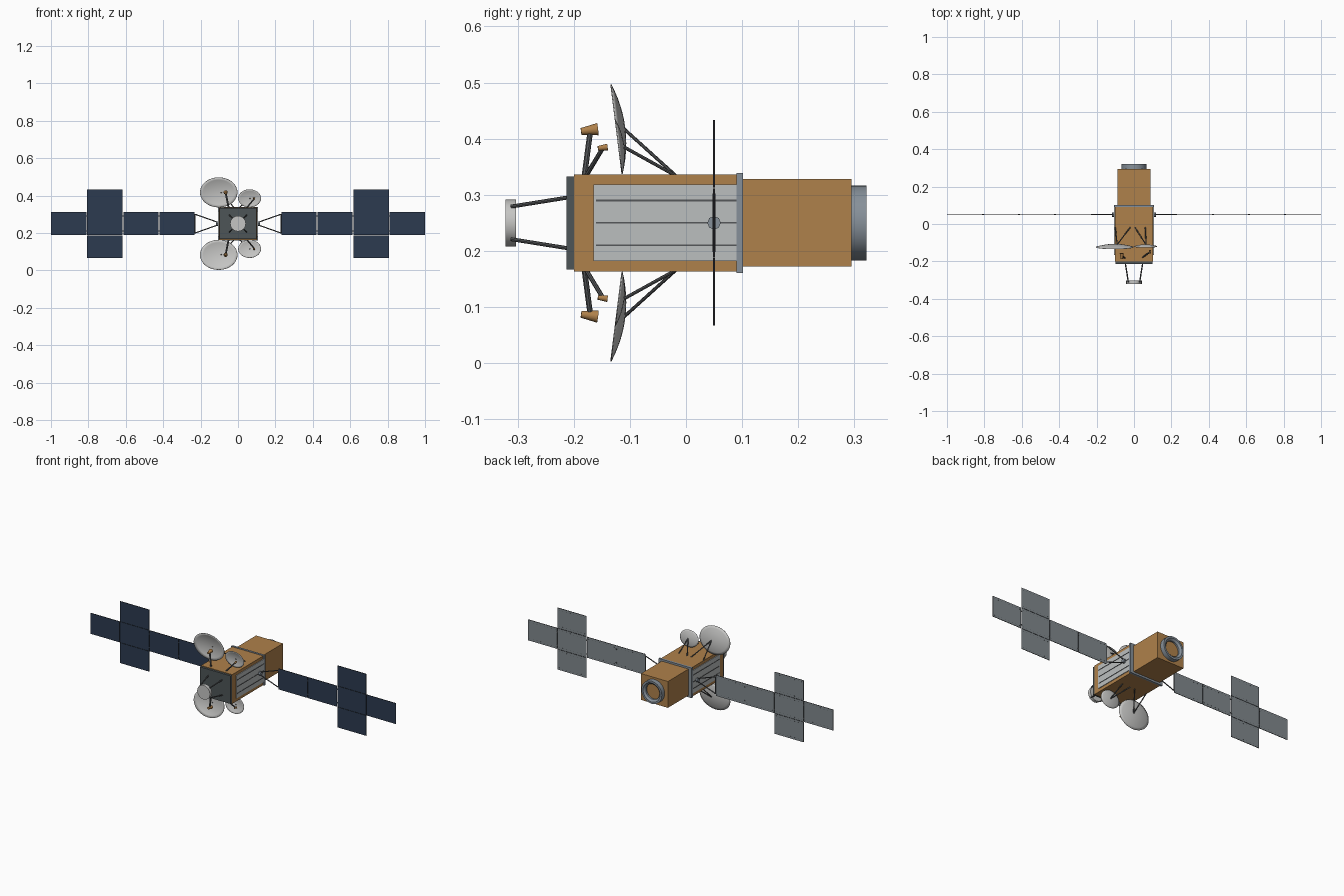
import bpy, bmesh, math
from mathutils import Vector, Matrix

cube = bpy.data.objects.get("Cube")
if cube:
    bpy.data.objects.remove(cube, do_unlink=True)


def material(name, r, g, b):
    m = bpy.data.materials.new(name)
    m.use_nodes = True
    m.diffuse_color = (r, g, b, 1)
    node = next(n for n in m.node_tree.nodes if n.type == 'BSDF_PRINCIPLED')
    node.inputs["Base Color"].default_value = (r, g, b, 1)
    return m


FOIL = material("gold foil", 0.43, 0.22, 0.07)
NAVY = material("solar cell navy", 0.025, 0.043, 0.08)
BACK = material("panel back grey", 0.22, 0.25, 0.27)
WHITE = material("reflector white", 0.56, 0.56, 0.55)
RADIATOR = material("radiator white", 0.50, 0.52, 0.52)
DARK = material("dark plate grey", 0.075, 0.09, 0.095)
STRUT = material("strut grey", 0.09, 0.095, 0.1)
METAL = material("metal grey", 0.24, 0.28, 0.32)
BLACK = material("edge black", 0.02, 0.02, 0.025)
MID = 0.25


def finish(name, bm, mats, smooth=False):
    bmesh.ops.recalc_face_normals(bm, faces=bm.faces)
    mesh = bpy.data.meshes.new(name)
    bm.to_mesh(mesh)
    bm.free()
    for m in mats:
        mesh.materials.append(m)
    obj = bpy.data.objects.new(name, mesh)
    bpy.context.collection.objects.link(obj)
    if smooth:
        bpy.ops.object.select_all(action='DESELECT')
        obj.select_set(True)
        bpy.context.view_layer.objects.active = obj
        bpy.ops.object.shade_smooth_by_angle(angle=math.radians(35))
    return obj


def add_box(bm, x, y, z):
    """Box from three (low, high) ranges."""
    lo, hi = Vector((x[0], y[0], z[0])), Vector((x[1], y[1], z[1]))
    mat = Matrix.Translation((lo + hi) / 2) @ Matrix.Diagonal((*(hi - lo), 1))
    bmesh.ops.create_cube(bm, size=1, matrix=mat)


def box(name, x, y, z, mat):
    bm = bmesh.new()
    add_box(bm, x, y, z)
    return finish(name, bm, [mat])


def rod(name, a, b, r1, mat, r2=None, sides=8):
    a, b = Vector(a), Vector(b)
    d = b - a
    rot = d.to_track_quat('Z', 'Y').to_matrix().to_4x4()
    bm = bmesh.new()
    bmesh.ops.create_cone(bm, cap_ends=True, segments=sides, radius1=r1,
                          radius2=r1 if r2 is None else r2, depth=d.length,
                          matrix=Matrix.Translation((a + b) / 2) @ rot)
    return finish(name, bm, [mat], True)


def lathe(name, profile, mat, sides=32):
    """Spin a closed (radius, y) profile about the y axis at mid height."""
    bm = bmesh.new()
    rings = []
    for i in range(sides):
        t = 2 * math.pi * i / sides
        rings.append([bm.verts.new((r * math.cos(t), y, MID + r * math.sin(t)))
                      for r, y in profile])
    n = len(profile)
    for i in range(sides):
        p, q = rings[i], rings[(i + 1) % sides]
        for j in range(n):
            k = (j + 1) % n
            bm.faces.new((p[j], p[k], q[k], q[j]))
    return finish(name, bm, [mat], True)


def dish(name, x, s, rx, top, bottom, depth):
    """Elliptical parabolic shell; s mirrors it above or below the body."""
    top, bottom = Vector(top), Vector(bottom)
    centre, up = (top + bottom) / 2, (top - bottom) / 2
    out = Vector((up.y, -up.x)).normalized()
    if out.x < 0:
        out = -out
    bm = bmesh.new()

    def point(r, t):
        p = centre + up * r * math.sin(t) + out * depth * (1 - r * r)
        return bm.verts.new((x + rx * r * math.cos(t), p.x, MID + s * p.y))

    sides, steps = 40, 6
    hub = point(0, 0)
    rings = [[point(k / steps, 2 * math.pi * i / sides) for i in range(sides)]
             for k in range(1, steps + 1)]
    for i in range(sides):
        j = (i + 1) % sides
        bm.faces.new((hub, rings[0][i], rings[0][j]))
        for a, b in zip(rings, rings[1:]):
            bm.faces.new((a[i], b[i], b[j], a[j]))
    obj = finish(name, bm, [WHITE], True)
    mod = obj.modifiers.new("shell", 'SOLIDIFY')
    mod.thickness = 0.002
    mod.offset = 0


# Main body
box("main_body", (-.102, .102), (-.2, .095), (.163, .336), FOIL)
box("rear_body", (-.088, .088), (.09, .295), (.172, .328), FOIL)
box("front_plate", (-.1, .1), (-.213, -.2), (.167, .333), DARK)
box("joint_band", (-.108, .108), (.09, .102), (.161, .339), METAL)

# Rear engine ring with recessed foil cone
lathe("rear_ring", [(.067, .29), (.067, .322), (.056, .322), (.045, .312), (.045, .29)], METAL)
rod("rear_ring_floor", (0, .29, MID), (0, .302, MID), .046, FOIL, sides=32)

# Front antenna on four struts
rod("front_antenna", (0, -.303, MID), (0, -.322, MID), .042, WHITE, sides=16)
for sx in (-1, 1):
    for sz in (-1, 1):
        rod("front_antenna_strut", (sx * .03, -.312, MID + sz * .029),
            (sx * .046, -.212, MID + sz * .045), .0035, STRUT)

# Side radiators with heat pipes, hubs and yokes
for side, sx in (("left", 1), ("right", -1)):
    box(side + "_radiator", sorted((sx * .1, sx * .106)), (-.165, .09), (.182, .318), RADIATOR)
    for z in (-.04, 0, .04):
        box(side + "_heat_pipe", sorted((sx * .105, sx * .108)), (-.16, .09),
            (MID + z - .0015, MID + z + .0015), STRUT)
    rod(side + "_hub", (sx * .1, .05, MID), (sx * .118, .05, MID), .012, METAL)
    for sz in (-1, 1):
        rod(side + "_yoke_arm", (sx * .11, .05, MID + sz * .008),
            (sx * .229, .05, MID + sz * .05), .003, STRUT)
    rod(side + "_yoke_bar", (sx * .229, .05, MID - .052),
        (sx * .229, .05, MID + .052), .0025, STRUT)


def panel(name, x, z):
    """Thin solar panel: cells in front, grey back, dark rim, rivet rows behind."""
    bm = bmesh.new()
    add_box(bm, x, (.0485, .0515), z)
    bm.normal_update()
    for f in bm.faces:
        f.material_index = 0 if f.normal.y < -.5 else 1 if f.normal.y > .5 else 2
    finish(name, bm, [NAVY, BACK, BLACK])
    dots = bmesh.new()
    count = 8
    for zz in (z[0] + .012, z[1] - .012):
        for i in range(count):
            xx = x[0] + (x[1] - x[0]) * (i + .5) / count
            add_box(dots, (xx - .002, xx + .002), (.051, .0518), (zz - .0015, zz + .0015))
    finish(name + "_rivets", dots, [DARK])


# Solar wings
PITCH, HALF, TALL, GAP = .1925, .0615, .183, .0015
for side, sx in (("left", 1), ("right", -1)):
    for i in range(4):
        x0 = .23 + PITCH * i
        x = sorted((sx * (x0 + GAP), sx * (x0 + PITCH - (GAP if i < 3 else 0))))
        panel(f"{side}_solar_panel_{i + 1}", x, (MID - HALF, MID + HALF))
        if i == 2:
            panel(side + "_solar_panel_upper", x, (MID + HALF + GAP, MID + TALL))
            panel(side + "_solar_panel_lower", x, (MID - TALL, MID - HALF - GAP))
        if i:
            for z in (-.04, .04):
                box(side + "_panel_hinge", sorted((sx * (x0 - .005), sx * (x0 + .005))),
                    (.049, .0525), (MID + z - .003, MID + z + .003), STRUT)

# Dishes, their braces and feed horns, above and below the body
for tag, s in (("upper", 1), ("lower", -1)):
    def at(x, y, h):
        return (x, y, MID + s * h)

    dish(tag + "_large_dish", -.103, s, .1, (-.134, .247), (-.114, .087), .015)
    dish(tag + "_small_dish", .062, s, .061, (-.126, .183), (-.114, .087), .009)
    for x in (-.1, -.02):
        rod(tag + "_large_dish_brace", at(-.09, -.11, .167), at(x, -.018, .084), .003, STRUT)
    for x in (.06, .005):
        rod(tag + "_small_dish_brace", at(.065, -.112, .136), at(x, -.018, .084), .003, STRUT)
    rod(tag + "_large_feed_arm", at(-.05, -.181, .084), at(-.065, -.171, .16), .005, STRUT)
    rod(tag + "_large_feed_horn", at(-.065, -.187, .163), at(-.066, -.157, .167),
        .006, FOIL, .011, 16)
    rod(tag + "_small_feed_arm", at(.046, -.178, .084), at(.086, -.149, .132), .004, STRUT)
    rod(tag + "_small_feed_horn", at(.087, -.157, .133), at(.086, -.14, .135),
        .004, FOIL, .006, 16)
